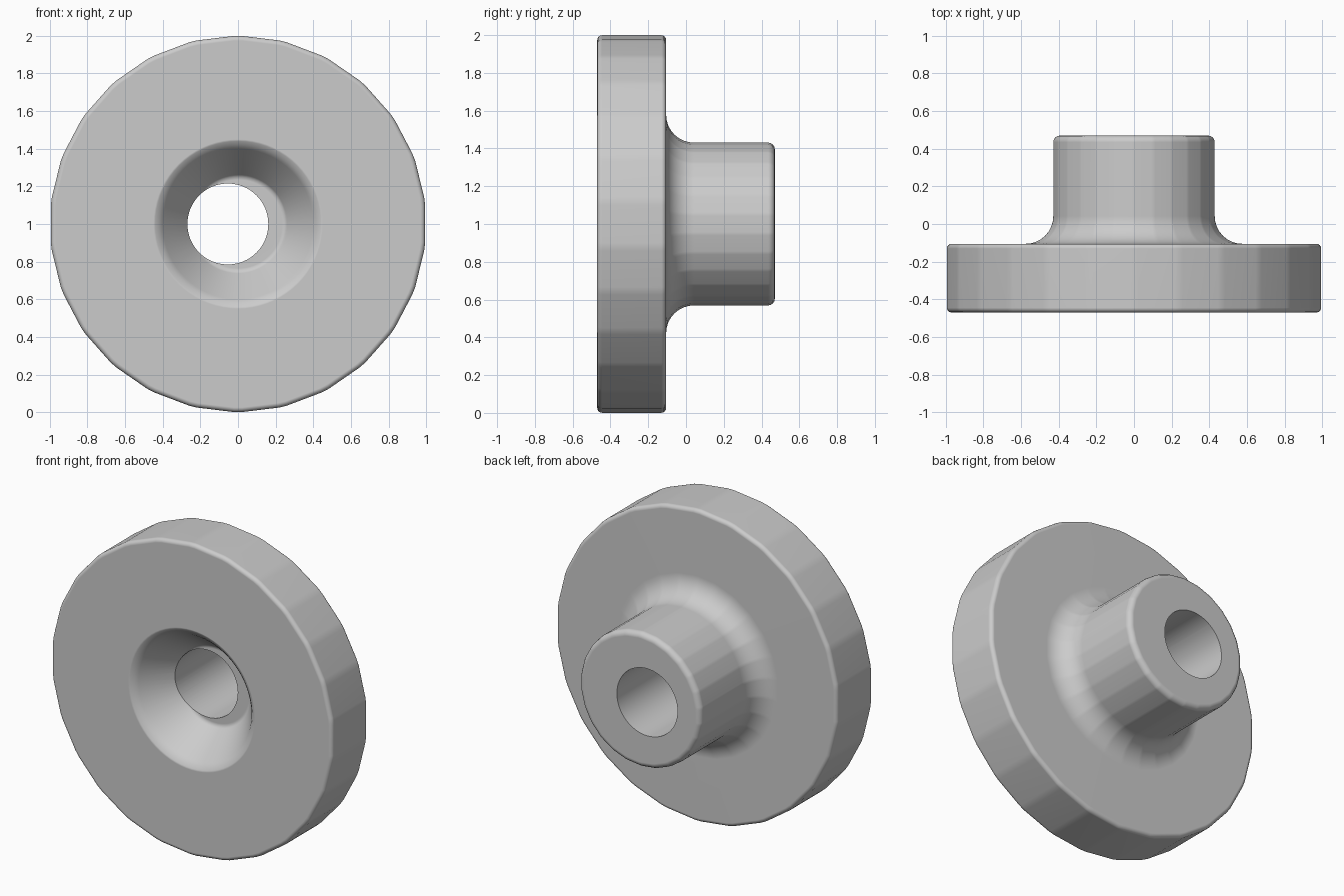
import bpy, bmesh, math

if "Cube" in bpy.data.objects:
    bpy.data.objects.remove(bpy.data.objects["Cube"])

SIDES = 26


def circle(n):
    return [(math.sin(2 * math.pi * i / n), math.cos(2 * math.pi * i / n)) for i in range(n)]


def soft_polygon(n, t=0.09):
    # regular polygon, point up, each corner cut by a tiny bevel
    c = circle(n)
    pts = []
    for i in range(n):
        for j in (i - 1, i + 1):
            q = c[j % n]
            pts.append((c[i][0] + t * (q[0] - c[i][0]), c[i][1] + t * (q[1] - c[i][1])))
    return pts


def arc(cr, cy, rad, a0, a1, n):
    return [(cr + rad * math.cos(math.radians(a0 + (a1 - a0) * i / n)),
             cy + rad * math.sin(math.radians(a0 + (a1 - a0) * i / n))) for i in range(n + 1)]


def lathe(name, profile, section, x=0.0, z=1.0):
    # sweep a (radius, y) profile around the y axis with capped ends
    bm = bmesh.new()
    rings = [[bm.verts.new((x + r * s[0], y, z + r * s[1])) for s in section] for r, y in profile]
    n = len(section)
    for a, b in zip(rings, rings[1:]):
        for i in range(n):
            j = (i + 1) % n
            bm.faces.new((a[i], a[j], b[j], b[i]))
    bm.faces.new(rings[0])
    bm.faces.new(rings[-1])
    bmesh.ops.recalc_face_normals(bm, faces=bm.faces)
    me = bpy.data.meshes.new(name)
    bm.to_mesh(me)
    bm.free()
    ob = bpy.data.objects.new(name, me)
    bpy.context.collection.objects.link(ob)
    return ob


# flange, fillet and hub in one profile
R, H, B = 1.002, 0.432, 0.025
profile = (arc(R - B, -0.47 + B, B, -90, 0, 4)
           + arc(R - B, -0.105 - B, B, 0, 90, 4)
           + arc(H + 0.147, 0.042, 0.147, 270, 180, 8)
           + arc(H - 0.035, 0.47 - 0.035, 0.035, 0, 90, 4))
body = lathe("flanged_hub", profile, soft_polygon(SIDES))

# countersink and the off-centre bore
sink = lathe("countersink_cutter",
             [(0.47, -0.55), (0.455, -0.472), (0.44, -0.466), (0.42, -0.454), (0.40, -0.434),
              (0.262, -0.245), (0.25, -0.235), (0.235, -0.232)], circle(72))
bore = lathe("bore_cutter", [(0.215, -0.7), (0.215, 0.7)], circle(64), x=-0.054)

bpy.context.view_layer.objects.active = body
body.select_set(True)
for cutter in (sink, bore):
    cutter.hide_render = True
    m = body.modifiers.new("cut", 'BOOLEAN')
    m.operation = 'DIFFERENCE'
    m.solver = 'EXACT'
    m.object = cutter
    bpy.ops.object.modifier_apply(modifier=m.name)
    bpy.data.objects.remove(cutter)

# smooth shading that keeps the big facets flat
bpy.ops.object.shade_smooth_by_angle(angle=math.radians(35))
w = body.modifiers.new("weighted_normals", 'WEIGHTED_NORMAL')
w.keep_sharp = True
